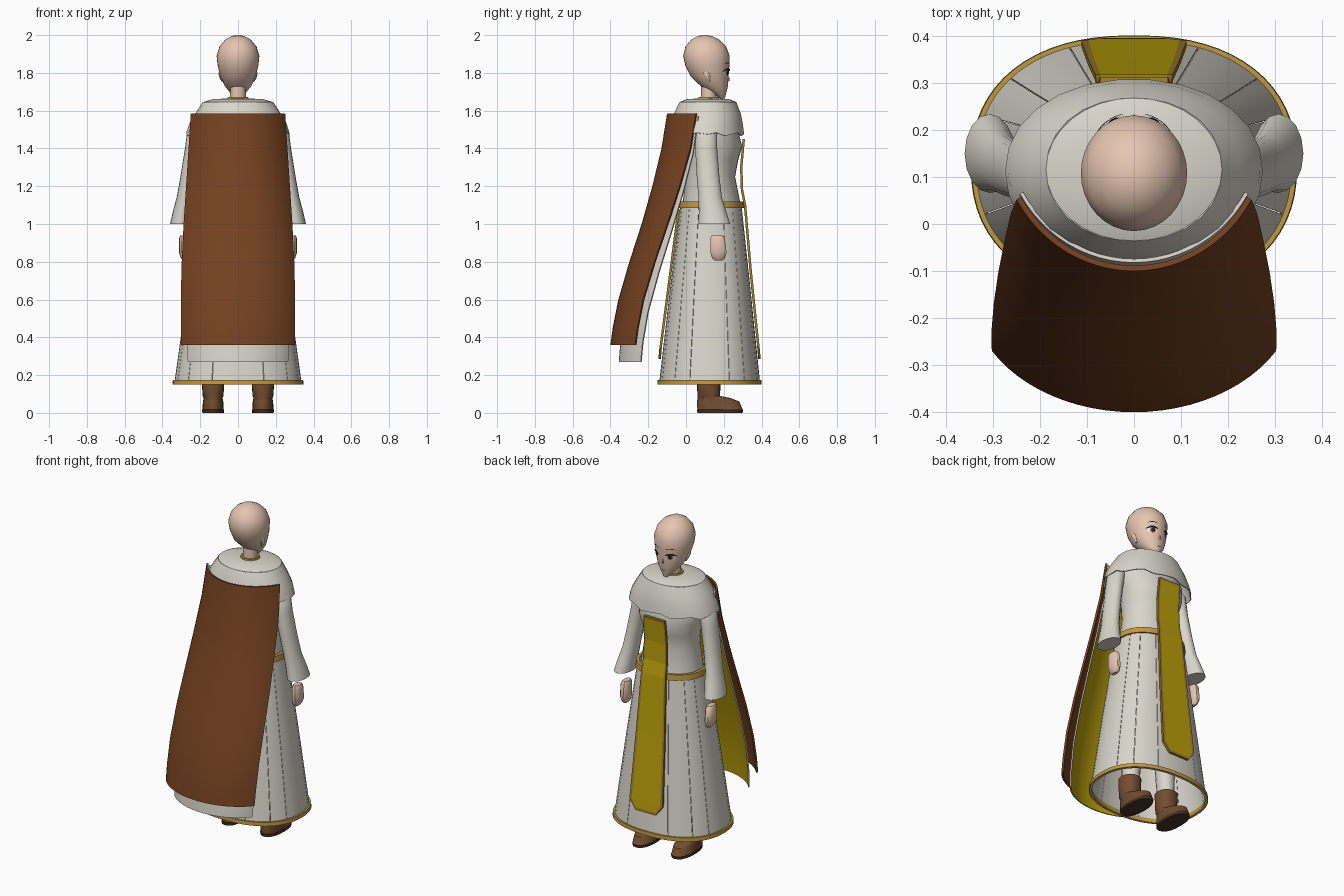
import bpy, bmesh
from math import sin, cos, pi, radians, sqrt, copysign

if "Cube" in bpy.data.objects:
    bpy.data.objects.remove(bpy.data.objects["Cube"])


def material(name, r, g, b):
    m = bpy.data.materials.new(name)
    m.use_nodes = True
    m.diffuse_color = (r, g, b, 1)
    m.node_tree.nodes["Principled BSDF"].inputs["Base Color"].default_value = (r, g, b, 1)
    return m


CREAM = material("cream cloth", .7, .67, .6)
BROWN = material("brown cape", .18, .054, .015)
YELLOW = material("yellow cloth", .5, .35, .003)
TRIM = material("gold trim", .53, .32, .055)
BORDER = material("dark gold border", .34, .2, .025)
SKIN = material("skin", .79, .56, .44)
LEATHER = material("boot leather", .17, .075, .03)
SOLE = material("dark sole", .065, .032, .017)
INK = material("dark eye", .02, .013, .012)
WHITE = material("eye white", .8, .78, .76)


def finish(name, bm, mats, thick=0, smooth=True, lined=False):
    me = bpy.data.meshes.new(name)
    bm.to_mesh(me)
    bm.free()
    ob = bpy.data.objects.new(name, me)
    bpy.context.collection.objects.link(ob)
    for m in mats:
        me.materials.append(m)
    bpy.ops.object.select_all(action='DESELECT')
    ob.select_set(True)
    bpy.context.view_layer.objects.active = ob
    if thick:
        mod = ob.modifiers.new("thickness", 'SOLIDIFY')
        mod.thickness = thick
        mod.offset = -1
        mod.material_offset = 1 if lined else 0
        bpy.ops.object.modifier_apply(modifier=mod.name)
    if smooth:
        bpy.ops.object.shade_smooth_by_angle(angle=radians(40))


def grid(bm, rows, closed=False, rule=None):
    """Skin rows of points with quads; rule(i, j) picks the material."""
    vs = [[bm.verts.new(p) for p in row] for row in rows]
    n = len(rows[0])
    for i in range(len(rows) - 1):
        for j in range(n if closed else n - 1):
            k = (j + 1) % n
            f = bm.faces.new((vs[i][j], vs[i + 1][j], vs[i + 1][k], vs[i][k]))
            if rule:
                f.material_index = rule(i, j)
    return vs


def oval(a, z, cx, cy, rx, ry, p=2):
    c, s = cos(a), sin(a)
    return (cx + rx * copysign(abs(c) ** (2 / p), c),
            cy + ry * copysign(abs(s) ** (2 / p), s), z)


def loft(name, rings, mats, n=24, p=2, top=True, bottom=True, rule=None, wave=0, thick=0):
    """Rings run from top to bottom as (z, cx, cy, rx, ry)."""
    bm = bmesh.new()
    rows = [[oval(2 * pi * j / n, *r, p) for j in range(n)] for r in rings]
    if wave:
        rows[-1] = [(x, y, z + wave * sin(j * 2.1)) for j, (x, y, z) in enumerate(rows[-1])]
    vs = grid(bm, rows, True, rule)
    if top:
        bm.faces.new(vs[0])
    if bottom:
        bm.faces.new(vs[-1][::-1]).material_index = len(mats) - 1
    bmesh.ops.recalc_face_normals(bm, faces=bm.faces)
    finish(name, bm, mats, thick)


# Head, neck and nose
HEAD = [(2.0, 0, .1, .012, .012), (1.994, 0, .1, .036, .04), (1.975, 0, .102, .069, .075),
        (1.94, 0, .105, .098, .108), (1.89, 0, .108, .113, .123), (1.84, 0, .113, .108, .117),
        (1.78, 0, .125, .094, .1), (1.73, 0, .15, .07, .072), (1.69, 0, .178, .038, .034),
        (1.665, 0, .193, .014, .013)]
loft("head", HEAD, [SKIN], 32)
loft("neck", [(1.76, 0, .12, .04, .04), (1.58, 0, .12, .043, .043)], [SKIN], 16)
loft("nose", [(1.785, 0, .222, .003, .002), (1.762, 0, .222, .006, .011),
              (1.755, 0, .22, .004, .006)], [SKIN], 8)


# Painted face plates that follow the head surface
def face_y(x, z):
    for a, b in zip(HEAD, HEAD[1:]):
        if b[0] <= z <= a[0]:
            t = (a[0] - z) / (a[0] - b[0])
            cy, rx, ry = (a[i] + (b[i] - a[i]) * t for i in (2, 3, 4))
            return cy + ry * sqrt(max(0, 1 - (x / rx) ** 2))


def plate(name, cx, cz, w, h, mat, lift, arch=0):
    bm = bmesh.new()
    rows = []
    for r in (1, .5, .02):
        row = []
        for j in range(16):
            a = 2 * pi * j / 16
            x = cx + w * r * cos(a)
            z = cz + h * r * sin(a) - arch * (r * cos(a)) ** 2
            row.append((x, face_y(x, z) + lift, z))
        rows.append(row)
    vs = grid(bm, rows, True)
    bm.faces.new(vs[-1])
    bmesh.ops.recalc_face_normals(bm, faces=bm.faces)
    finish(name, bm, [mat])


plate("mouth", 0, 1.712, .015, .002, INK, .003)
for side, s in (("left", 1), ("right", -1)):
    plate(side + "_eye_white", s * .047, 1.8, .024, .016, WHITE, .003)
    plate(side + "_iris", s * .045, 1.801, .014, .016, LEATHER, .005)
    plate(side + "_pupil", s * .045, 1.802, .009, .012, INK, .007)
    plate(side + "_eyelash", s * .05, 1.82, .03, .006, INK, .009, .012)
    plate(side + "_eyebrow", s * .048, 1.853, .025, .0025, INK, .004, .007)
    loft(side + "_ear", [(1.81, s * .094, .108, .005, .01), (1.795, s * .095, .108, .009, .018),
                         (1.77, s * .088, .114, .009, .014), (1.752, s * .08, .118, .005, .008)],
         [SKIN], 10)

# Robe top, shoulder capelet with its flat collar, and belt
loft("torso", [(1.6, 0, .12, .17, .12), (1.5, 0, .125, .21, .15), (1.41, 0, .145, .19, .152),
               (1.34, 0, .137, .175, .14), (1.25, 0, .13, .165, .13), (1.1, 0, .135, .185, .155)],
     [CREAM], 28)
loft("capelet_collar", [(1.664, 0, .118, .05, .05), (1.662, 0, .117, .13, .11),
                        (1.645, 0, .116, .187, .152)], [CREAM], 32, bottom=False)
loft("capelet", [(1.645, 0, .116, .187, .152), (1.585, 0, .113, .226, .178),
                 (1.53, 0, .112, .258, .19), (1.475, 0, .112, .274, .196)],
     [CREAM], 26, p=2.1, top=False, bottom=False, wave=.01, thick=.005)
loft("neck_band", [(1.672, 0, .12, .044, .044), (1.672, 0, .12, .054, .054),
                   (1.66, 0, .12, .056, .056)], [TRIM], 20, top=False, bottom=False)
loft("belt", [(1.12, 0, .132, .19, .158), (1.12, 0, .132, .208, .172),
              (1.085, 0, .132, .212, .175), (1.085, 0, .132, .19, .158)],
     [TRIM], 32, p=2.2, top=False, bottom=False)

# Skirt of separate panels with narrow slits, closed by a gold hem
LEVELS = [(1.1, 0, .132, .2, .162), (.62, 0, .128, .272, .217), (.15, 0, .125, .338, .268)]
quarter = [20, 41, 69]
seams = quarter + [180 - a for a in quarter[::-1]]
seams += [a + 180 for a in seams]
bm = bmesh.new()
for a, b in zip(seams, seams[1:] + [seams[0] + 360]):
    lo, hi = radians(a + .25), radians(b - .25)
    grid(bm, [[oval(lo + (hi - lo) * j / 6, *lv, 2.3) for j in range(7)] for lv in LEVELS])
finish("skirt", bm, [CREAM], .006)
loft("skirt_hem", [(.173, 0, .125, .33, .26), (.173, 0, .125, .345, .275), (.15, 0, .125, .347, .276),
                   (.15, 0, .125, .33, .26), (.173, 0, .125, .328, .258)],
     [TRIM], 64, p=2.3, top=False, bottom=False)


# Hanging cloth strips with a border, rows are (z, y, half width)
def strip(name, rows):
    bm = bmesh.new()
    pts = [[(w * u, y, z) for u in (-1, -.86, .86, 1)] for z, y, w in rows]
    last = len(rows) - 2
    grid(bm, pts, rule=lambda i, j: int(i in (0, last) or j != 1))
    finish(name, bm, [YELLOW, BORDER], .013, smooth=False)


strip("front_tabard", [(1.45, .3, .072), (1.437, .298, .073), (1.3, .286, .077), (1.18, .29, .08),
                       (1.1, .306, .083), (.75, .336, .097), (.345, .377, .112),
                       (.3, .381, .08), (.285, .382, .066)])
strip("back_tabard", [(1.08, -.046, .083), (1.07, -.047, .083), (.75, -.088, .097),
                      (.345, -.141, .112), (.3, -.145, .08), (.285, -.146, .066)])


# Cape and its lining, rows are (z, half width, back y, edge y)
def cape(name, rows, mats, thick, lined=False):
    bm = bmesh.new()
    arc = radians(60)
    us = [arc * (j / 12 - 1) for j in range(25)]
    grid(bm, [[(w * sin(u) / sin(arc), yb + (ye - yb) * (1 - cos(u)) / (1 - cos(arc)), z)
               for u in us] for z, w, yb, ye in rows])
    finish(name, bm, mats, thick, lined=lined)


CAPE = [(1.585, .25, -.1, .052), (1.4, .262, -.13, .022), (1.2, .275, -.178, -.035),
        (1.0, .288, -.235, -.1), (.8, .298, -.3, -.168), (.6, .303, -.358, -.228),
        (.45, .303, -.388, -.258), (.36, .302, -.4, -.27)]
cape("cape", CAPE, [BROWN], .012)
lining = []
for i, (z, w, yb, ye) in enumerate(CAPE):
    t = i / (len(CAPE) - 1)
    lining.append((z - .015 - .075 * t, w * (.97 - .09 * t), yb + .018 + .026 * t, ye + .012 + .018 * t))
cape("cape_lining", lining, [CREAM, YELLOW], .008, lined=True)

# Sleeves, hands, trousers and boots
for side, s in (("left", 1), ("right", -1)):
    def limb(part, rings, mats, n=16, **kw):
        loft(side + part, [(z, s * x, y, rx, ry) for z, x, y, rx, ry in rings], mats, n, **kw)

    limb("_sleeve", [(1.54, .2, .11, .03, .035), (1.5, .22, .108, .048, .056),
                     (1.4, .236, .107, .045, .058), (1.25, .262, .117, .043, .06),
                     (1.14, .281, .128, .044, .062), (1.07, .295, .14, .049, .072),
                     (1.0, .307, .15, .053, .084)], [CREAM])
    limb("_hand", [(.94, .287, .165, .018, .03), (.925, .288, .167, .024, .04),
                   (.85, .288, .172, .025, .044), (.82, .285, .172, .018, .036),
                   (.808, .284, .172, .01, .022)], [SKIN], 10, p=2.6)
    limb("_trouser", [(1.0, .085, .125, .08, .085), (.6, .11, .125, .065, .07),
                      (.15, .13, .122, .045, .05)], [CREAM])
    limb("_boot", [(.2, .132, .121, .046, .05), (.205, .132, .121, .06, .064),
                   (.15, .132, .121, .059, .062), (.09, .132, .12, .055, .06),
                   (.078, .132, .15, .05, .088), (.06, .132, .17, .054, .112),
                   (.018, .132, .18, .056, .12), (.016, .132, .18, .058, .122),
                   (0, .132, .18, .057, .12)],
         [LEATHER, SOLE], 20, p=2.3, rule=lambda i, j: int(i > 5))
